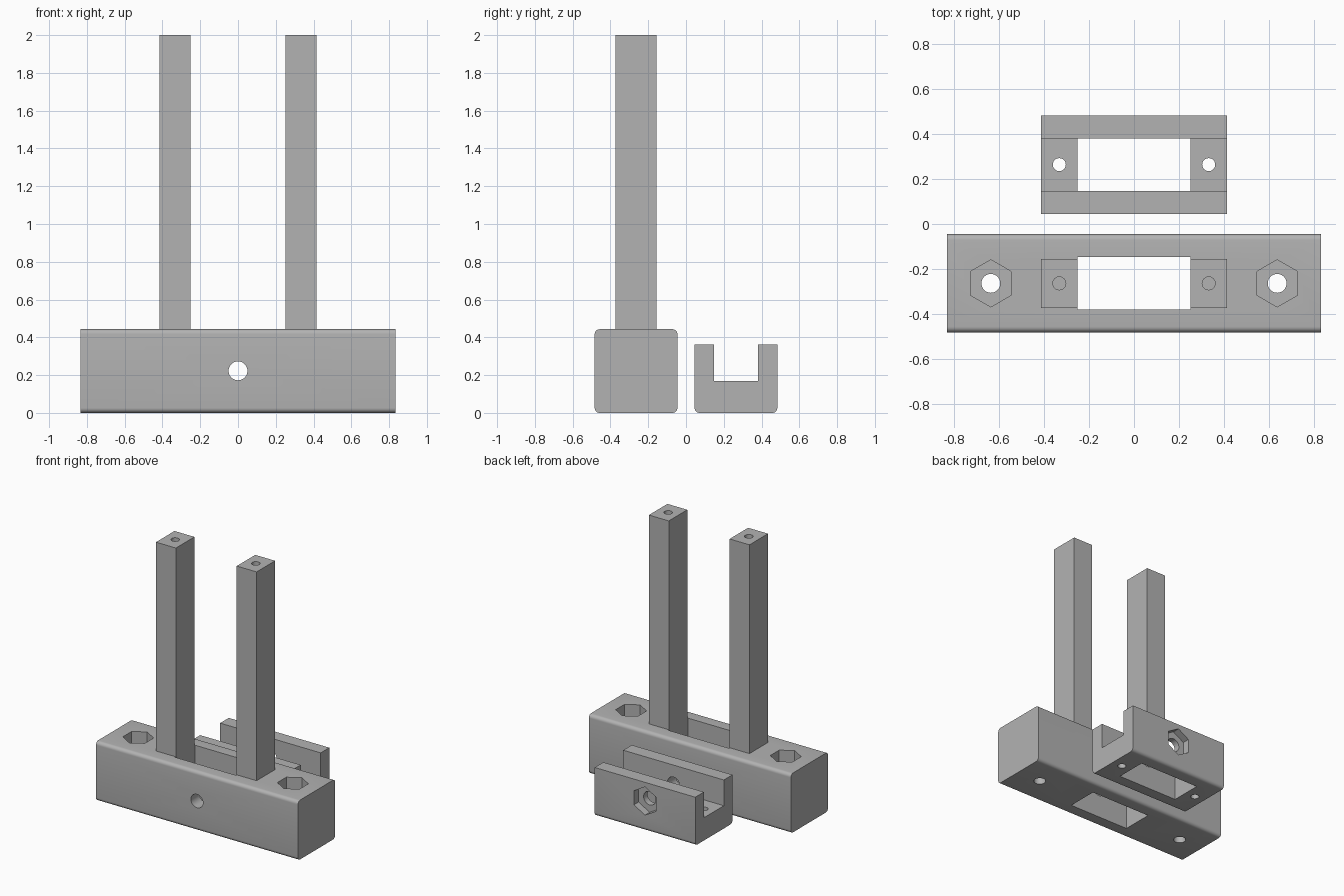
import bpy, bmesh, math
from mathutils import Matrix

if "Cube" in bpy.data.objects:
    bpy.data.objects.remove(bpy.data.objects["Cube"])

C = 0.2645            # y offset of each block's centre line
HALF = 0.219          # half depth of the blocks
BASE_H, CLAMP_H, FLOOR = 0.443, 0.362, 0.17
BOLT_Z = 0.2225
R = 0.026             # rounded long edges

grey = bpy.data.materials.new("plain grey")
grey.diffuse_color = (0.45, 0.45, 0.45, 1)
grey.use_nodes = True
grey.node_tree.nodes["Principled BSDF"].inputs["Base Color"].default_value = grey.diffuse_color


def make(name, bm):
    bmesh.ops.recalc_face_normals(bm, faces=bm.faces)
    mesh = bpy.data.meshes.new(name)
    bm.to_mesh(mesh)
    bm.free()
    mesh.materials.append(grey)
    ob = bpy.data.objects.new(name, mesh)
    bpy.context.collection.objects.link(ob)
    return ob


def box(name, x0, x1, y0, y1, z0, z1):
    bm = bmesh.new()
    bmesh.ops.create_cube(bm, size=1, matrix=Matrix.Translation(
        ((x0 + x1) / 2, (y0 + y1) / 2, (z0 + z1) / 2)) @ Matrix.Diagonal((x1 - x0, y1 - y0, z1 - z0, 1)))
    return make(name, bm)


def prism(name, centre, r, length, sides=32, along_y=False):
    """Round or hexagonal cutter; hexagons point along y (vertical) or z (along_y)."""
    bm = bmesh.new()
    rot = Matrix.Rotation(math.pi / 2, 4, 'X') if along_y else Matrix()
    bmesh.ops.create_cone(bm, cap_ends=True, segments=sides, radius1=r, radius2=r, depth=length,
                          matrix=Matrix.Translation(centre) @ rot)
    return make(name, bm)


def extrude_x(name, profile, half):
    """Extrude a (y, z) outline along x."""
    bm = bmesh.new()
    face = bm.faces.new([bm.verts.new((-half, y, z)) for y, z in profile])
    new = bmesh.ops.extrude_face_region(bm, geom=[face])["geom"]
    bmesh.ops.translate(bm, vec=(2 * half, 0, 0), verts=[v for v in new if isinstance(v, bmesh.types.BMVert)])
    return make(name, bm)


def corner(y, z, start):
    """Quarter-round corner centred on (y, z), counter-clockwise from start degrees."""
    return [(y + R * math.cos(math.radians(start + a)), z + R * math.sin(math.radians(start + a)))
            for a in range(0, 91, 15)]


def cut(ob, cutters):
    for c in cutters:
        mod = ob.modifiers.new("cut", 'BOOLEAN')
        mod.operation, mod.solver, mod.object = 'DIFFERENCE', 'EXACT', c
    bpy.context.view_layer.update()
    mesh = bpy.data.meshes.new_from_object(ob.evaluated_get(bpy.context.evaluated_depsgraph_get()))
    ob.modifiers.clear()
    ob.data = mesh
    for c in cutters:
        bpy.data.objects.remove(c)
    bpy.ops.object.select_all(action='DESELECT')
    ob.select_set(True)
    bpy.context.view_layer.objects.active = ob
    bpy.ops.object.shade_smooth_by_angle(angle=math.radians(30))


# Long base block with slot, cross bolt hole and two nut pockets
lo, hi = -C - HALF, -C + HALF
base = extrude_x("base_block", corner(lo + R, R, 180) + corner(hi - R, R, 270)
                 + corner(hi - R, BASE_H - R, 0) + corner(lo + R, BASE_H - R, 90), 0.833)
cutters = [box("slot", -0.251, 0.251, -C - 0.1175, -C + 0.1175, -0.1, 0.6),
           prism("bolt", (0, -C, BOLT_Z), 0.05, 0.8, along_y=True)]
for s in (-1, 1):
    cutters.append(prism("hole", (s * 0.638, -C, 0.2), 0.042, 1))
    cutters.append(prism("nut", (s * 0.638, -C, BASE_H), 0.105, 0.24, 6))
cut(base, cutters)

# Two tall posts with screw holes in their tops
for side, s in (("left", -1), ("right", 1)):
    x0, x1 = sorted((s * 0.251, s * 0.415))
    post = box(side + "_post", x0, x1, -C - 0.109, -C + 0.109, BASE_H, 2)
    cut(post, [prism("hole", (s * 0.333, -C, 2), 0.029, 0.6, 24)])

# Separate U-shaped clamp with slot, screw holes, bolt hole and rear nut pocket
lo, hi = C - HALF, C + HALF
a, b = C - 0.1175, C + 0.1175
clamp = extrude_x("clamp_block", corner(lo + R, R, 180) + corner(hi - R, R, 270)
                  + [(hi, CLAMP_H), (b, CLAMP_H), (b, FLOOR), (a, FLOOR), (a, CLAMP_H), (lo, CLAMP_H)], 0.415)
cutters = [box("slot", -0.251, 0.251, C - 0.117, C + 0.117, -0.1, 0.25),
           prism("bolt", (0, C, BOLT_Z), 0.05, 0.8, along_y=True),
           prism("nut", (0, hi, BOLT_Z), 0.105, 0.11, 6, along_y=True)]
for s in (-1, 1):
    cutters.append(prism("hole", (s * 0.333, C, 0.1), 0.029, 0.4, 24))
cut(clamp, cutters)
